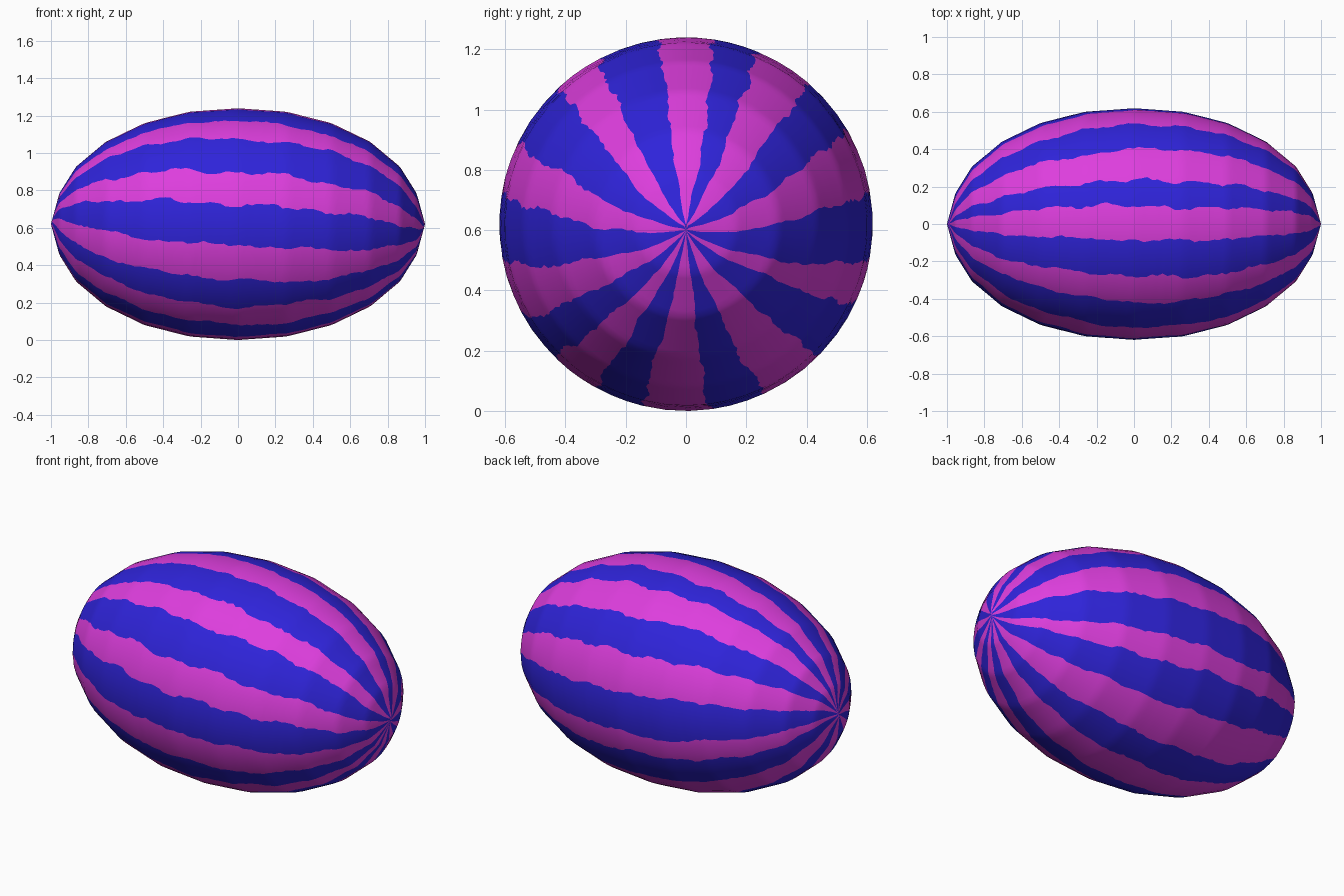
import bpy, bmesh, math, random
from mathutils import Vector

if "Cube" in bpy.data.objects:
    bpy.data.objects.remove(bpy.data.objects["Cube"])

random.seed(4)
RINGS, COLS = 112, 3
R = 0.62

# half profile of the fruit: distance along x, radius
PROFILE = [(0, .62), (.26, .601), (.5, .54), (.707, .44), (.866, .307), (.955, .165), (1, 0)]

# stripe edges around the long axis, degrees from the top towards the front
EDGES = [8, 27, 42, 63, 80, 101, 119, 135, 150, 166,
         187, 205, 226, 246, 259, 281, 301, 320, 338, 351]


def radius(x):
    x = min(abs(x), 1)
    for (x0, r0), (x1, r1) in zip(PROFILE, PROFILE[1:]):
        if x <= x1:
            return r0 + (r1 - r0) * (x - x0) / (x1 - x0)
    return 0


def material(name, rgb):
    m = bpy.data.materials.new(name)
    m.diffuse_color = (*rgb, 1)
    m.use_nodes = True
    m.node_tree.nodes["Principled BSDF"].inputs["Base Color"].default_value = m.diffuse_color
    return m


# stripe axis leans slightly, right end down
tilt = math.asin(.108)
axis = Vector((math.cos(tilt), 0, -math.sin(tilt)))
up = Vector((math.sin(tilt), 0, math.cos(tilt)))
front = Vector((0, -1, 0))


def place(lat, phi):
    p = axis * math.cos(lat) + (up * math.cos(phi) + front * math.sin(phi)) * math.sin(lat)
    rho = math.hypot(p.y, p.z)
    s = radius(p.x) / rho if rho > 1e-6 else 0
    return Vector((p.x, p.y * s, p.z * s + R))


# ragged stripe edges: slow waves plus small jitter
def ragged(base):
    waves = [(random.uniform(.3, .9), f, random.uniform(0, 6.28)) for f in (5, 11, 23)]
    return [math.radians(base + sum(a * math.sin(f * math.pi * i / RINGS + o) for a, f, o in waves)
                         + random.uniform(-.7, .7)) for i in range(RINGS + 1)]


edges = [ragged(e) for e in EDGES]
edges.append([a + math.tau for a in edges[0]])

bm = bmesh.new()
ends = [bm.verts.new(place(0, 0)), bm.verts.new(place(math.pi, 0))]
rows = []
for i in range(1, RINGS):
    lat = math.pi * i / RINGS
    row = []
    for k in range(len(EDGES)):
        a, b = edges[k][i], edges[k + 1][i]
        row += [bm.verts.new(place(lat, a + (b - a) * c / COLS)) for c in range(COLS)]
    rows.append(row)

n = len(rows[0])
for j in range(n):
    k = (j + 1) % n
    band = (j // COLS) % 2          # even bands blue, odd bands magenta
    faces = [bm.faces.new((ends[0], rows[0][j], rows[0][k])),
             bm.faces.new((ends[1], rows[-1][k], rows[-1][j]))]
    for r0, r1 in zip(rows, rows[1:]):
        faces.append(bm.faces.new((r0[j], r1[j], r1[k], r0[k])))
    for f in faces:
        f.material_index = band
        f.smooth = True
bmesh.ops.recalc_face_normals(bm, faces=bm.faces)

mesh = bpy.data.meshes.new("striped_melon")
bm.to_mesh(mesh)
bm.free()
mesh.materials.append(material("deep blue", (.028, .017, .70)))
mesh.materials.append(material("bright magenta", (.73, .048, .73)))
bpy.context.collection.objects.link(bpy.data.objects.new("striped_melon", mesh))
